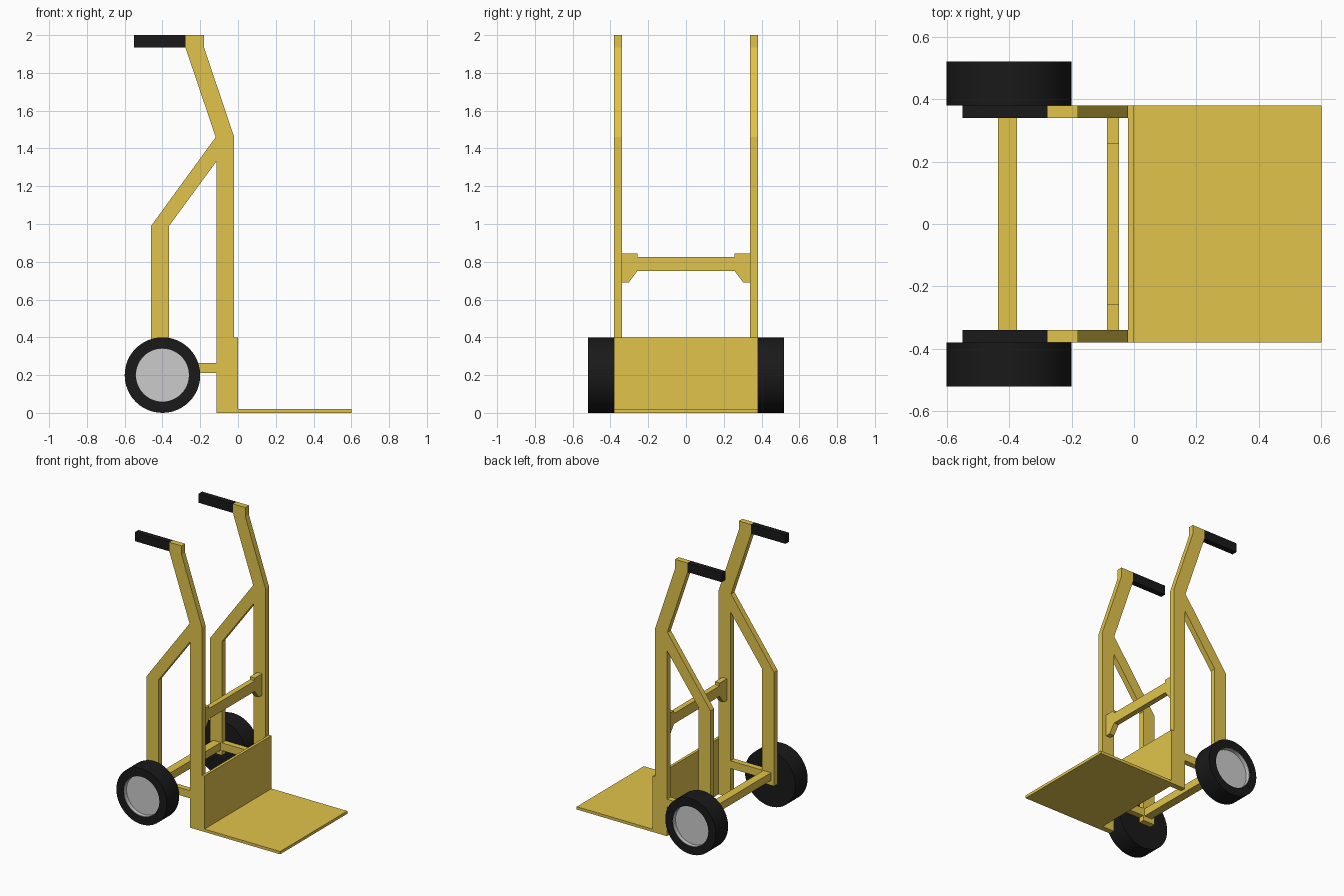
import bpy, bmesh
from math import radians, tau
from mathutils import Matrix, Vector

if "Cube" in bpy.data.objects:
    bpy.data.objects.remove(bpy.data.objects["Cube"])


def material(name, rgb):
    m = bpy.data.materials.new(name)
    m.diffuse_color = (*rgb, 1)
    m.use_nodes = True
    m.node_tree.nodes["Principled BSDF"].inputs["Base Color"].default_value = m.diffuse_color
    return m


GOLD = material("yellow_paint", (0.75, 0.55, 0.07))
BLACK = material("black_rubber", (0.01, 0.01, 0.01))


def finish(name, bm, mat=None):
    bmesh.ops.recalc_face_normals(bm, faces=bm.faces)
    me = bpy.data.meshes.new(name)
    bm.to_mesh(me)
    bm.free()
    if mat:
        me.materials.append(mat)
    ob = bpy.data.objects.new(name, me)
    bpy.context.collection.objects.link(ob)
    return ob


def box(name, lo, hi, mat):
    lo, hi = Vector(lo), Vector(hi)
    bm = bmesh.new()
    bmesh.ops.create_cube(bm, size=1, matrix=Matrix.Translation((lo + hi) / 2)
                          @ Matrix.Diagonal((*(hi - lo), 1)))
    return finish(name, bm, mat)


def plate(name, loops, thickness, loc, rot, mat):
    """Extruded flat outline; later loops cut holes."""
    cu = bpy.data.curves.new(name, 'CURVE')
    cu.dimensions, cu.fill_mode, cu.extrude = '2D', 'BOTH', thickness / 2
    for pts in loops:
        sp = cu.splines.new('POLY')
        sp.points.add(len(pts) - 1)
        for p, co in zip(sp.points, pts):
            p.co = (*co, 0, 1)
        sp.use_cyclic_u, sp.use_smooth = True, False
    cu.materials.append(mat)
    ob = bpy.data.objects.new(name, cu)
    ob.location, ob.rotation_euler = loc, rot
    bpy.context.collection.objects.link(ob)
    bpy.ops.object.select_all(action='DESELECT')
    ob.select_set(True)
    bpy.context.view_layer.objects.active = ob
    bpy.ops.object.convert(target='MESH')
    return ob


def lathe(name, profile, side, mat, flip=False):
    """Spin (radius, y) points around the axle line."""
    bm = bmesh.new()
    vs = [bm.verts.new((r, side * y, 0)) for r, y in profile]
    es = [bm.edges.new(p) for p in zip(vs, vs[1:])]
    bmesh.ops.spin(bm, geom=vs + es, cent=(0, 0, 0), axis=(0, 1, 0),
                   angle=tau, steps=48, use_merge=True)
    bmesh.ops.remove_doubles(bm, verts=bm.verts, dist=1e-5)
    ob = finish(name, bm, mat)
    # open rim dish must face outward
    if flip:
        me = ob.data
        centre = min(me.polygons, key=lambda f: abs(f.center.y))
        if centre.normal.y * side < 0:
            me.flip_normals()
    ob.location = (-0.4, 0, 0.2)
    bpy.ops.object.select_all(action='DESELECT')
    ob.select_set(True)
    bpy.context.view_layer.objects.active = ob
    bpy.ops.object.shade_smooth_by_angle(angle=radians(30))
    return ob


# side frame outline and its window
outline = [(-0.115, 0), (-0.02, 0), (-0.02, 1.46), (-0.18, 1.935), (-0.18, 2),
           (-0.277, 2), (-0.277, 1.93), (-0.118, 1.46), (-0.46, 0.99),
           (-0.46, 0.175), (-0.365, 0.175), (-0.365, 0.21), (-0.115, 0.21)]
window = [(-0.115, 0.265), (-0.115, 1.33), (-0.365, 0.99), (-0.365, 0.265)]

for side, tag in ((-1, "right"), (1, "left")):
    y0, y1 = sorted((side * 0.34, side * 0.38))
    plate(f"side_frame_{tag}", [outline, window], 0.04,
          (0, side * 0.36, 0), (radians(90), 0, 0), GOLD)
    box(f"hand_grip_{tag}", (-0.55, y0, 1.935), (-0.277, y1, 2), BLACK)
    lathe(f"tyre_{tag}", [(0, 0.38), (0.2, 0.38), (0.2, 0.52), (0.142, 0.52),
                          (0.142, 0.485), (0, 0.485)], side, BLACK)
    lathe(f"wheel_rim_{tag}", [(0.142, 0.519), (0.14, 0.519), (0.14, 0.49),
                               (0, 0.49)], side, None, flip=True)

# cross bar with gusset ends
half = [(0.34, 0.69), (0.34, 0.845), (0.258, 0.845), (0.258, 0.825)]
low = [(0.258, 0.75), (0.303, 0.69)]
bar = low + half + [(-y, z) for y, z in reversed(low + half)]
plate("cross_bar", [bar], 0.038, (-0.067, 0, 0),
      (radians(90), 0, radians(90)), GOLD)

# axle, back plate and toe plate
box("axle", (-0.435, -0.34, 0.21), (-0.375, 0.34, 0.265), GOLD)
box("back_plate", (-0.02, -0.38, 0), (0, 0.38, 0.4), GOLD)
box("toe_plate", (0, -0.38, 0), (0.6, 0.38, 0.02), GOLD)
